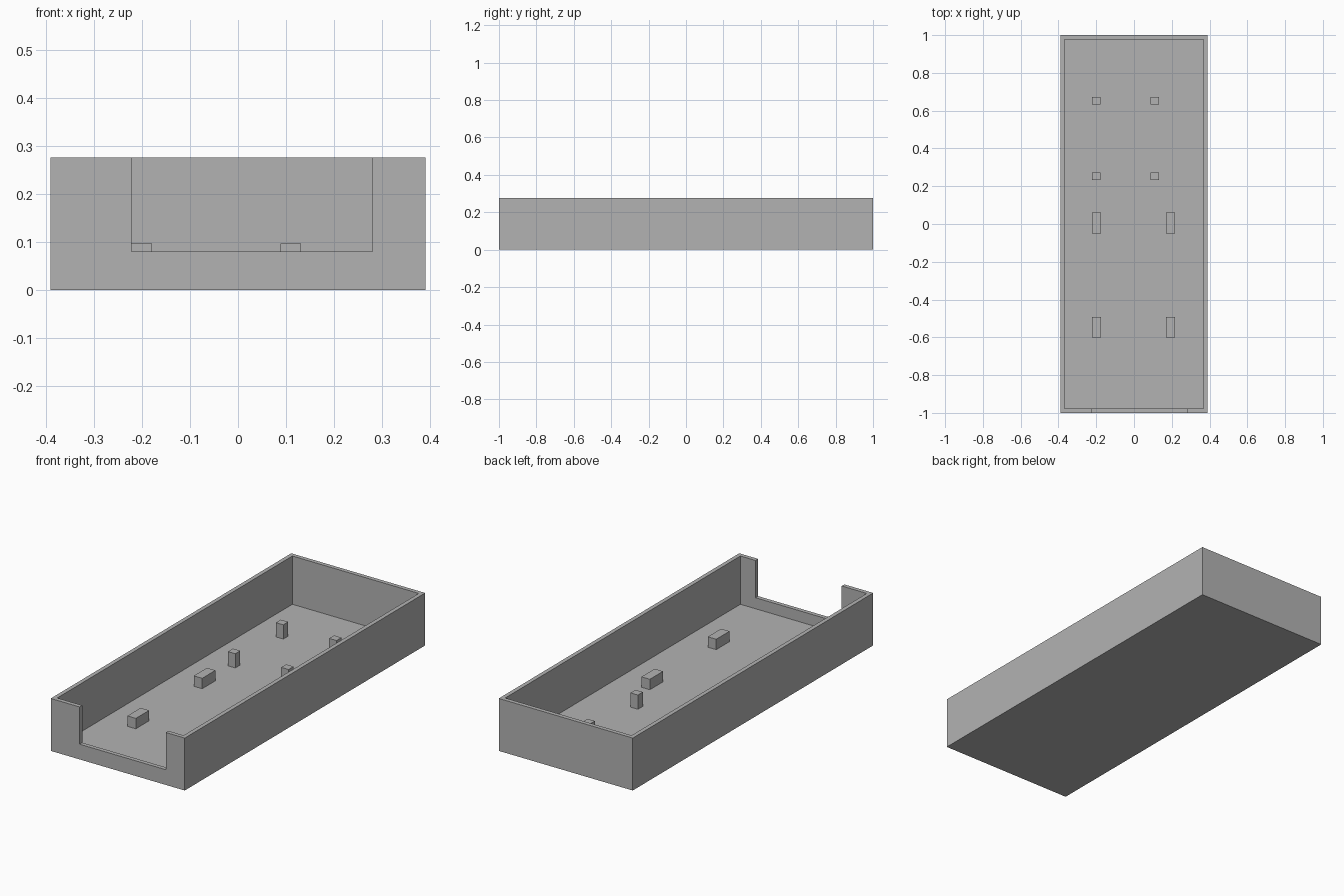
import bpy
import bmesh
from mathutils import Matrix, Vector

if "Cube" in bpy.data.objects:
    bpy.data.objects.remove(bpy.data.objects["Cube"], do_unlink=True)

# Plain grey plastic
GREY = (0.45, 0.45, 0.45, 1.0)
grey = bpy.data.materials.new("plain_grey")
grey.use_nodes = True
grey.diffuse_color = GREY
grey.node_tree.nodes["Principled BSDF"].inputs["Base Color"].default_value = GREY


def box(name, low, high):
    """Axis-aligned box between two opposite corners."""
    low, high = Vector(low), Vector(high)
    bm = bmesh.new()
    bmesh.ops.create_cube(bm, size=1)
    size = Matrix.Diagonal((high - low).to_4d())
    size[3][3] = 1
    bm.transform(Matrix.Translation((low + high) / 2) @ size)
    mesh = bpy.data.meshes.new(name)
    bm.to_mesh(mesh)
    bm.free()
    mesh.materials.append(grey)
    obj = bpy.data.objects.new(name, mesh)
    bpy.context.collection.objects.link(obj)
    return obj


def cut(target, cutter):
    """Subtract the cutter from the target, then discard it."""
    cutter.hide_render = True
    mod = target.modifiers.new("cut", "BOOLEAN")
    mod.operation = "DIFFERENCE"
    mod.solver = "EXACT"
    mod.object = cutter
    bpy.context.view_layer.objects.active = target
    bpy.ops.object.modifier_apply(modifier=mod.name)
    bpy.data.objects.remove(cutter, do_unlink=True)


WIDTH, LENGTH, HEIGHT = 0.39, 1.0, 0.276   # half width, half length, full height
WALL = FLOOR = 0.022
INNER_X, INNER_Y = WIDTH - WALL, LENGTH - WALL

# Tray: solid block, hollowed, with an opening in the front wall
tray = box("tray", (-WIDTH, -LENGTH, 0), (WIDTH, LENGTH, HEIGHT))
cut(tray, box("cavity_cutter", (-INNER_X, -INNER_Y, FLOOR), (INNER_X, INNER_Y, 0.5)))
cut(tray, box("opening_cutter", (-0.222, -1.1, 0.08), (0.28, -0.9, 0.5)))


def support(name, x, y, width, depth, top):
    """Block standing on the floor, slightly sunk into it."""
    box(name, (x - width / 2, y - depth / 2, FLOOR - 0.005),
        (x + width / 2, y + depth / 2, top))


# Tall square posts at the back
for row, y in (("rear", 0.652), ("middle", 0.253)):
    for side, x in (("right", -0.2), ("left", 0.11)):
        support(f"post_{row}_{side}", x, y, 0.043, 0.041, 0.097)

# Low oblong rests nearer the front
for row, y in (("middle", 0.005), ("front", -0.547)):
    for side, x in (("right", -0.198), ("left", 0.193)):
        support(f"rest_{row}_{side}", x, y, 0.049, 0.11, 0.077)
